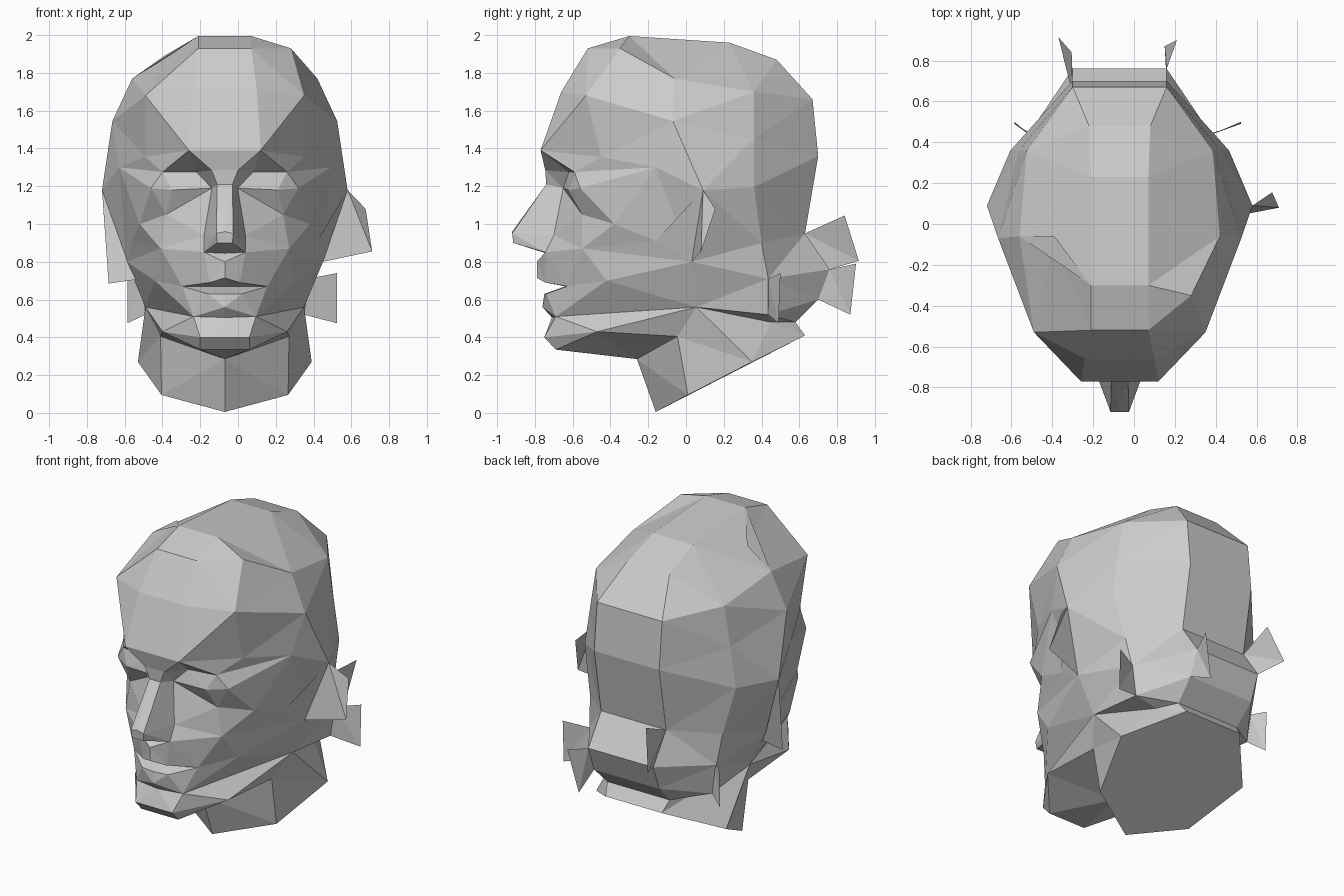
import bpy, bmesh
from mathutils import Vector

if "Cube" in bpy.data.objects:
    bpy.data.objects.remove(bpy.data.objects["Cube"])

CX = -0.07  # the head's plane of symmetry
grey = bpy.data.materials.new("plaster_grey")
grey.diffuse_color = (0.6, 0.6, 0.6, 1)
grey.use_nodes = True
grey.node_tree.nodes["Principled BSDF"].inputs["Base Color"].default_value = grey.diffuse_color


def finish(name, bm):
    me = bpy.data.meshes.new(name)
    bm.to_mesh(me)
    bm.free()
    me.materials.append(grey)
    ob = bpy.data.objects.new(name, me)
    bpy.context.collection.objects.link(ob)
    return ob


def band(a, b):
    """Triangles between two lines of points, taking the shorter diagonal."""
    a, b = [Vector(p) for p in a], [Vector(p) for p in b]
    i = j = 0
    tris = []
    while i < len(a) - 1 or j < len(b) - 1:
        da = (a[i + 1] - b[j]).length if i < len(a) - 1 else 9
        db = (b[j + 1] - a[i]).length if j < len(b) - 1 else 9
        if da < db:
            tris.append((a[i], b[j], a[i + 1]))
            i += 1
        else:
            tris.append((a[i], b[j], b[j + 1]))
            j += 1
    return tris


def build(name, bands, caps=()):
    """Skin the half bands, mirror them and weld the result."""
    faces = [t for a, b in bands for t in band(a, b)]
    faces += [[Vector(p) for p in c] for c in caps]
    bm = bmesh.new()
    for f in faces:
        if len(f) == 3 and (f[1] - f[0]).cross(f[2] - f[0]).length < 1e-6:
            continue
        for s in (1, -1):
            bm.faces.new([bm.verts.new((CX + s * p.x, p.y, p.z)) for p in f])
    bmesh.ops.remove_doubles(bm, verts=bm.verts, dist=0.001)
    bmesh.ops.recalc_face_normals(bm, faces=bm.faces)
    return finish(name, bm)


# shared corner points of one half (x measured from the middle)
brow = (.19, -.77, 1.39)
temple = (.42, -.45, 1.355)
brow_end = (.56, -.16, 1.30)
ear_top = (.65, .09, 1.18)
ear_low = (.52, .03, .80)
jaw_angle = (.42, .055, .56)
jaw_back = (.34, -.045, .405)
jaw_front = (.33, -.47, .43)
mouth_corner = (.225, -.63, .67)
nose_wing = (.11, -.745, .85)
cheek_low = (.34, -.55, .87)
throat = (0, -.26, .285)

# skull rings, front to back
crown = [(0, -.30, 1.995), (.14, -.30, 1.995), (.14, .23, 1.96), (0, .23, 1.96)]
upper = [(0, -.52, 1.93), (.14, -.52, 1.93), (.35, -.35, 1.93), (.49, -.06, 1.77),
         (.455, .36, 1.70), (.15, .48, 1.87), (0, .48, 1.87)]
middle = [(0, -.66, 1.70), (.17, -.66, 1.70), (.42, -.53, 1.68), (.595, -.07, 1.545),
          (.495, .36, 1.45), (.23, .67, 1.66), (0, .67, 1.66)]
brow_ring = [(0, -.77, 1.39), brow, temple, brow_end, ear_top,
             (.535, .36, 1.195), (.23, .70, 1.36), (0, .70, 1.36)]
nape_top = [ear_low, (.47, .40, .90), (.23, .63, .95), (0, .63, .95)]
nape_mid = [jaw_angle, (.45, .435, .71), (.23, .76, .76), (0, .76, .76)]
nape_low = [jaw_angle, (.42, .435, .52), (.23, .70, .60), (0, .70, .60)]
nape_under = [jaw_angle, (.28, .45, .48), (.22, .58, .48), (0, .58, .48)]

# face lines, middle to side
under_brow = [(0, -.745, 1.285), (.07, -.745, 1.285), (.15, -.62, 1.275),
              (.33, -.59, 1.275), brow_end]
eye_line = [(0, -.74, 1.21), (.04, -.74, 1.21), (.068, -.65, 1.19),
            (.28, -.625, 1.18), (.39, -.56, 1.19), brow_end]
cheek = [(0, -.92, .96), (.045, -.92, .95), (.11, -.70, .94),
         (.31, -.55, 1.05), (.45, -.38, 1.0), (.49, -.16, .91), ear_low]
nose_tip = [(0, -.915, .90), (.04, -.915, .90), nose_wing, cheek_low, ear_low]
nose_base = [(0, -.74, .845), nose_wing]
lip_top = [(0, -.79, .80), nose_wing, cheek_low, ear_low]
lip_edge = [(0, -.79, .715), (.08, -.745, .69), mouth_corner, (.37, -.42, .70), ear_low]
mouth = [(0, -.64, .67), mouth_corner]
low_lip = [(0, -.75, .63), (.09, -.74, .63), mouth_corner]
low_lip_edge = [(0, -.76, .56), (.165, -.69, .51)]
chin_dip = [(0, -.71, .505), (.165, -.69, .51)]
chin_top = [(0, -.75, .40), (.13, -.75, .40), jaw_front, jaw_back]
chin_low = [(0, -.69, .335), (.13, -.69, .335), jaw_front, jaw_back]

head = build("head", [
    (crown, upper), (upper, middle), (middle, brow_ring),
    (brow_ring[4:], nape_top), ([brow_end, ear_top], [ear_low]),
    (nape_top, nape_mid), (nape_mid, nape_low), (nape_low, nape_under),
    (brow_ring[:4], under_brow), (under_brow, eye_line), (eye_line, cheek),
    (cheek, nose_tip), (nose_tip[:3], nose_base), (nose_base, lip_top[:2]),
    (lip_top, lip_edge), (lip_edge[:3], mouth), (mouth, low_lip),
    (low_lip, low_lip_edge), (low_lip_edge, chin_dip),
    (lip_edge[2:], [chin_dip[1], jaw_angle]),
    (chin_dip + [jaw_angle], chin_top), (chin_top, chin_low),
    (chin_low, [throat, jaw_back]),
], caps=[crown])

# the left crown corner sits further back than the right one
for v in head.data.vertices:
    if (v.co - Vector((CX - .35, -.35, 1.93))).length < .01:
        v.co = (CX - .32, -.06, 1.89)

# neck with a slanted flat cut at the bottom
neck_top = [throat, jaw_back] + nape_under
neck_cut = [(0, -.16, .005), (.335, .01, .095), (.46, .35, .27),
            (.20, .63, .41), (0, .63, .41)]
build("neck", [(neck_top, neck_cut)], caps=[neck_cut])

# thin loose flaps around the ears and the nape
flaps = {
    "right_ear_flap": [(.58, .09, 1.18), (.676, .155, 1.08), (.71, .08, .855),
                       (.45, .03, .80), (.42, -.16, .91)],
    "left_ear_flap": [(-.72, .09, 1.18), (-.685, .0, .685), (-.51, .0, .71), (-.58, .03, .80)],
    "right_side_tab": [(.37, .435, .71), (.523, .50, .74), (.523, .49, .475), (.35, .435, .52)],
    "left_side_tab": [(-.51, .435, .71), (-.585, .50, .73), (-.585, .49, .475), (-.49, .435, .52)],
    "left_nape_flap": [(-.30, .63, .95), (-.305, .84, 1.045), (-.37, .915, .805), (-.30, .76, .76)],
    "right_nape_tab": [(.16, .76, .76), (.21, .90, .79), (.15, .87, .52), (.16, .70, .60)],
}
for name, pts in flaps.items():
    bm = bmesh.new()
    v = [bm.verts.new(p) for p in pts]
    for k in range(1, len(v) - 1):
        bm.faces.new((v[0], v[k], v[k + 1]))
    finish(name, bm)
